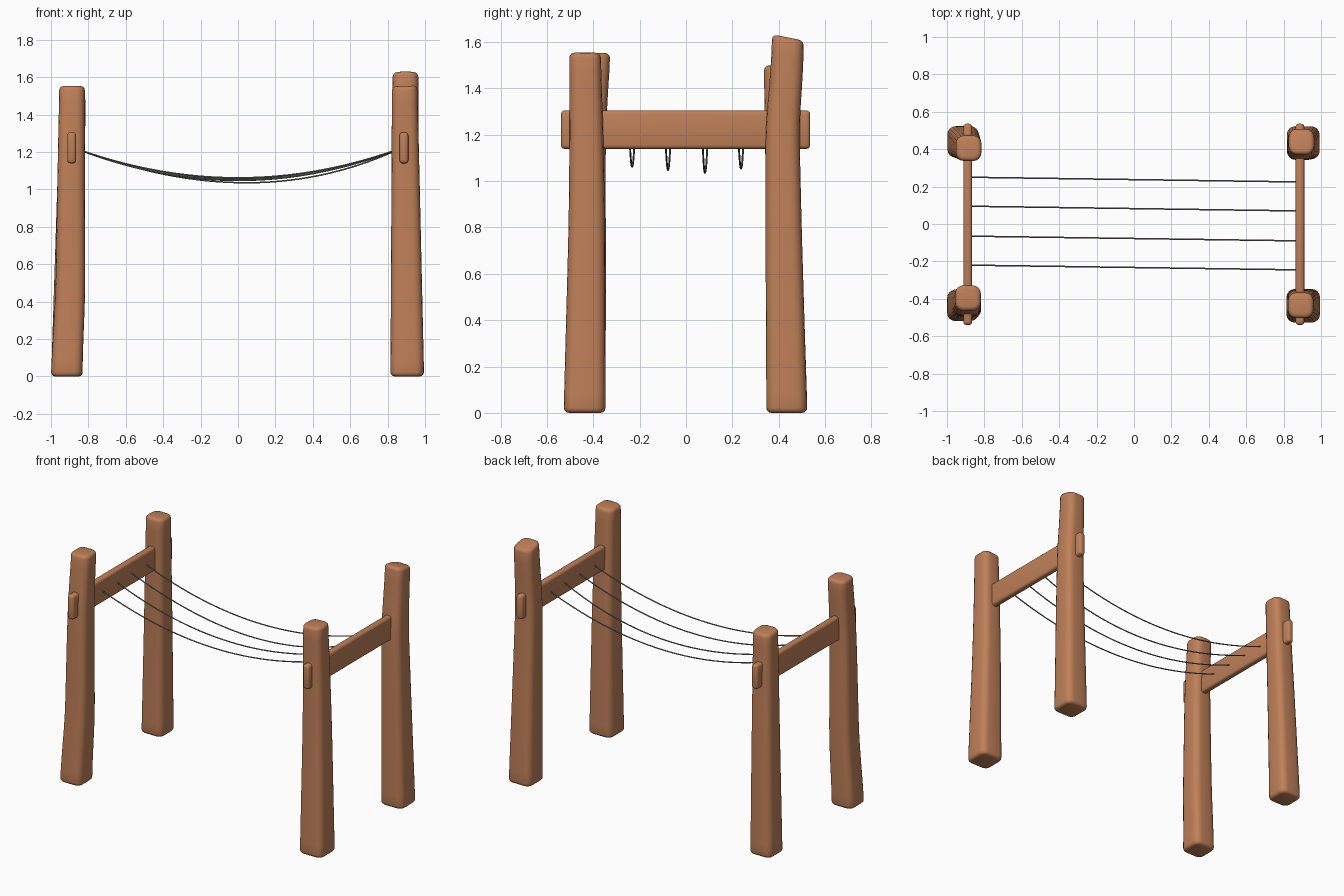
import bpy, bmesh, math
from mathutils import Vector

if "Cube" in bpy.data.objects:
    bpy.data.objects.remove(bpy.data.objects["Cube"])


def material(name, col):
    m = bpy.data.materials.new(name)
    m.diffuse_color = (*col, 1)
    m.use_nodes = True
    m.node_tree.nodes["Principled BSDF"].inputs["Base Color"].default_value = m.diffuse_color
    return m


WOOD = material("warm wood", (0.52, 0.215, 0.098))
WIRE = material("grey wire", (0.2, 0.215, 0.19))


def finish(name, bm, mat, angle):
    bmesh.ops.recalc_face_normals(bm, faces=bm.faces)
    me = bpy.data.meshes.new(name)
    bm.to_mesh(me)
    bm.free()
    me.materials.append(mat)
    ob = bpy.data.objects.new(name, me)
    bpy.context.collection.objects.link(ob)
    bpy.ops.object.select_all(action='DESELECT')
    ob.select_set(True)
    bpy.context.view_layer.objects.active = ob
    bpy.ops.object.shade_smooth_by_angle(angle=math.radians(angle))
    return ob


def rounded_square(half, r, seg=4):
    pts = []
    for k, (sx, sy) in enumerate(((1, 1), (-1, 1), (-1, -1), (1, -1))):
        for i in range(seg + 1):
            a = math.pi / 2 * (k + i / seg)
            pts.append((sx * (half - r) + r * math.cos(a),
                        sy * (half - r) + r * math.sin(a)))
    return pts


def loft(bm, rings):
    loops = [[bm.verts.new(p) for p in ring] for ring in rings]
    n = len(loops[0])
    for a, b in zip(loops, loops[1:]):
        for i in range(n):
            j = (i + 1) % n
            bm.faces.new((a[i], a[j], b[j], b[i]))
    bm.faces.new(loops[0][::-1])
    bm.faces.new(loops[-1])


def at(path, z):
    # point on the post centre line (z, x, y)
    for (z0, x0, y0), (z1, x1, y1) in zip(path, path[1:]):
        if z <= z1:
            t = (z - z0) / (z1 - z0)
            return x0 + (x1 - x0) * t, y0 + (y1 - y0) * t
    return path[-1][1:]


def post(name, path, tilt, base):
    """Tapered rounded-square post following a bent centre line."""
    h = path[-1][0]
    bm = bmesh.new()
    b = 0.022
    levels = [(b * (1 - math.cos(a)), b * (1 - math.sin(a)))
              for a in (0, math.pi / 6, math.pi / 3)]
    body = 24
    steps = levels + [(b + (h - 2 * b) * i / body, 0) for i in range(body + 1)]
    steps += [(h - z, ins) for z, ins in reversed(levels)]
    rings = []
    for z, ins in steps:
        t = z / h
        half = base + (0.068 - base) * t - ins
        r = max(0.02, 0.044 - ins)
        # soften the bends by averaging the centre line
        near = [at(path, min(h, max(0, z + d))) for d in (-0.1, -0.05, 0, 0.05, 0.1)]
        cx = sum(p[0] for p in near) / 5
        cy = sum(p[1] for p in near) / 5
        k = max(0, (t - 0.85) / 0.15)
        rings.append([(cx + x, cy + y, z + k * (tilt[0] * x + tilt[1] * y))
                      for x, y in rounded_square(half, r)])
    loft(bm, rings)
    finish(name, bm, WOOD, 65)


# four uneven posts: centre line as (z, x, y), slope of the top, half width at the base
post("front_left_post", [(0, -0.917, -0.437), (0.15, -0.911, -0.432), (0.45, -0.896, -0.424),
                         (1.1, -0.892, -0.42), (1.3, -0.89, -0.413), (1.553, -0.887, -0.393)],
     (0, 0), 0.084)
post("back_left_post", [(0, -0.915, 0.44), (0.7, -0.9, 0.425),
                        (1.497, -0.883, 0.404)], (0, -0.05), 0.084)
post("front_right_post", [(0, 0.905, -0.438), (0.8, 0.898, -0.428), (1.15, 0.895, -0.429),
                          (1.553, 0.891, -0.436)], (0.03, 0), 0.09)
post("back_right_post", [(0, 0.905, 0.435), (0.8, 0.898, 0.421), (1.25, 0.893, 0.416),
                         (1.45, 0.894, 0.434), (1.62, 0.896, 0.441)], (0, -0.2), 0.088)

# flat crossbeams that pass through the posts
for name, x in (("left_crossbeam", -0.889), ("right_crossbeam", 0.887)):
    bm = bmesh.new()
    bmesh.ops.create_cube(bm, size=1)
    for v in bm.verts:
        v.co = Vector((x + v.co.x * 0.047, v.co.y * 1.076 - 0.002, 1.222 + v.co.z * 0.166))
    bmesh.ops.bevel(bm, geom=bm.edges[:], offset=0.017, segments=3,
                    profile=0.5, affect='EDGES')
    finish(name, bm, WOOD, 60)

# four sagging wires, each a thin tube
R = 0.004
for n, (y0, low, skew) in enumerate(((-0.22, 1.062, 0), (-0.065, 1.048, 0),
                                     (0.095, 1.036, 0.016), (0.25, 1.054, 0))):
    bm = bmesh.new()
    rings = []
    for i in range(33):
        s = -1 + i / 16
        z = low + (1.222 - low) * s * s - skew * s * (1 - s * s) * 1.2
        y = y0 - 0.0125 * (s + 1)
        slope = math.atan(2 * (1.222 - low) * s / 0.875)
        rings.append([(s * 0.875 - R * math.sin(a) * math.sin(slope),
                       y + R * math.cos(a),
                       z + R * math.sin(a) * math.cos(slope))
                      for a in (math.tau * k / 8 for k in range(8))])
    loft(bm, rings)
    finish(f"wire_{n + 1}", bm, WIRE, 60)
